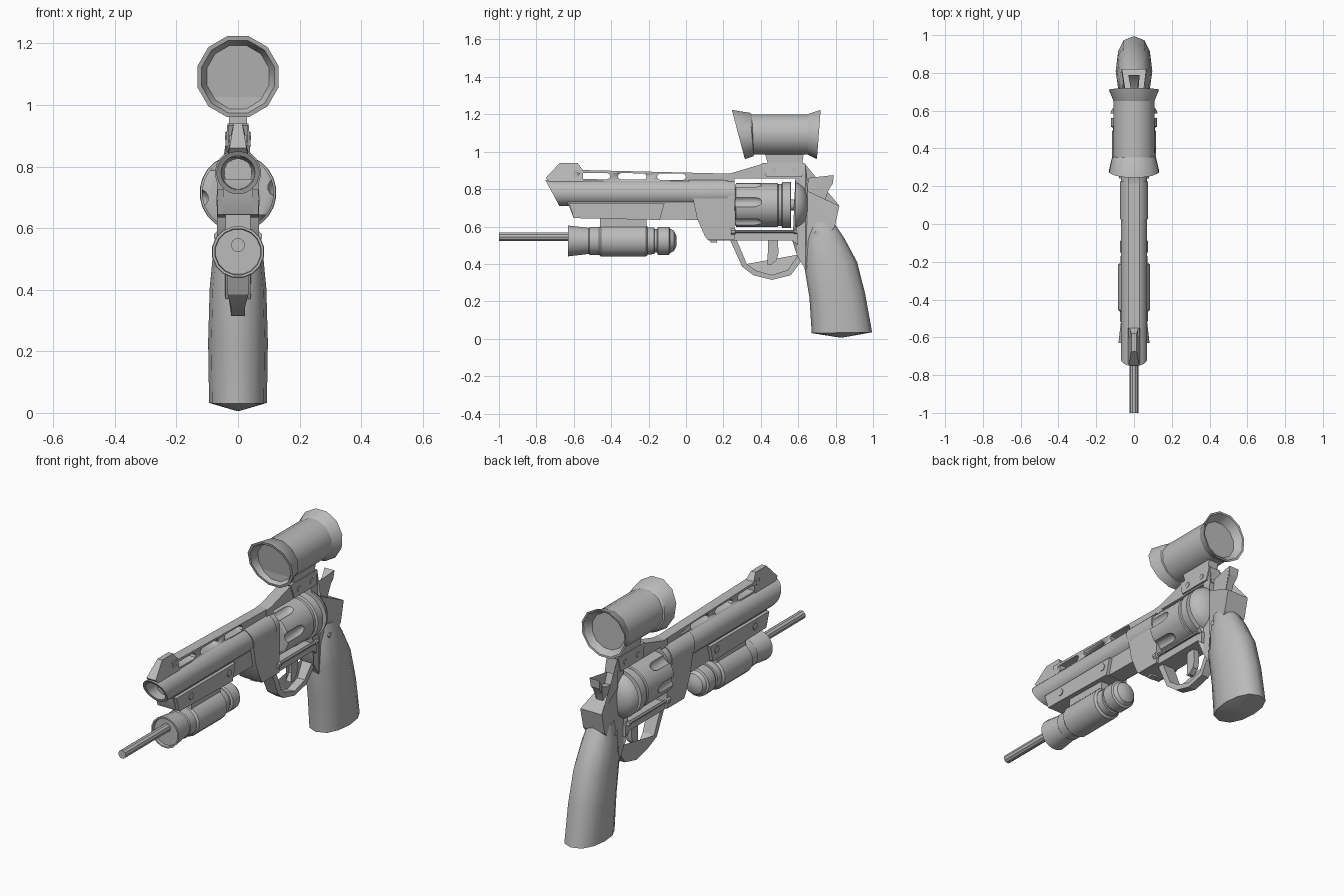
import bpy, bmesh, math
from mathutils import Vector

if "Cube" in bpy.data.objects:
    bpy.data.objects.remove(bpy.data.objects["Cube"], do_unlink=True)

metal = bpy.data.materials.new("gray metal")
metal.use_nodes = True
metal.diffuse_color = (0.5, 0.5, 0.5, 1)
metal.node_tree.nodes["Principled BSDF"].inputs["Base Color"].default_value = (0.5, 0.5, 0.5, 1)


def finish(name, bm, angle=35):
    bmesh.ops.recalc_face_normals(bm, faces=bm.faces)
    me = bpy.data.meshes.new(name)
    bm.to_mesh(me)
    bm.free()
    ob = bpy.data.objects.new(name, me)
    bpy.context.collection.objects.link(ob)
    me.materials.append(metal)
    activate(ob)
    bpy.ops.object.shade_smooth_by_angle(angle=math.radians(angle))
    return ob


def activate(ob):
    bpy.ops.object.select_all(action='DESELECT')
    ob.select_set(True)
    bpy.context.view_layer.objects.active = ob


def loft(name, rings, angle=35):
    """Skin a list of equal-length point rings and cap both ends."""
    bm = bmesh.new()
    rows = [[bm.verts.new(p) for p in ring] for ring in rings]
    n = len(rows[0])
    for a, b in zip(rows, rows[1:]):
        for i in range(n):
            j = (i + 1) % n
            bm.faces.new((a[i], a[j], b[j], b[i]))
    bm.faces.new(rows[0])
    bm.faces.new(rows[-1])
    return finish(name, bm, angle)


def lathe(name, profile, z, x=0, sides=24):
    """Turn (y, radius, optional slant) along the y axis; slant tilts a ring by height."""
    rings = []
    for y, r, *s in profile:
        ring = []
        for i in range(sides):
            a = 2 * math.pi * (i + 0.5) / sides
            h = r * math.cos(a)
            ring.append((x + r * math.sin(a), y + (s[0] if s else 0) * h, z + h))
        rings.append(ring)
    return loft(name, rings)


def prism(name, pts, w):
    """Side outline of (y, z, optional half width) extruded to both sides."""
    bm = bmesh.new()
    sides = []
    for s in (-1, 1):
        sides.append([bm.verts.new((s * (p[2] if len(p) > 2 else w), p[0], p[1])) for p in pts])
    a, b = sides
    caps = [bm.faces.new(a), bm.faces.new(b)]
    for i in range(len(pts)):
        j = (i + 1) % len(pts)
        bm.faces.new((a[i], a[j], b[j], b[i]))
    bmesh.ops.triangulate(bm, faces=caps)
    return finish(name, bm, 25)


def cut(ob, cutters):
    for c in cutters:
        c.hide_render = True
        m = ob.modifiers.new("cut", 'BOOLEAN')
        m.operation, m.solver, m.object = 'DIFFERENCE', 'EXACT', c
        activate(ob)
        bpy.ops.object.modifier_apply(modifier=m.name)
        bpy.data.objects.remove(c, do_unlink=True)


def screw(name, y, z, x, r=0.02, sides=6):
    """Flat screw heads on both sides."""
    for s, side in ((1, "left"), (-1, "right")):
        rings = [[(s * u, y + r * math.cos(2 * math.pi * i / sides), z + r * math.sin(2 * math.pi * i / sides))
                  for i in range(sides)] for u in (x - 0.01, x + 0.004)]
        loft(f"{name}_{side}", rings)


# Barrel with slanted muzzle and open bore
lathe("barrel", [(-0.45, 0.045), (-0.64, 0.052, -0.54), (-0.713, 0.055, -0.54), (-0.715, 0.07, -0.54),
                 (-0.67, 0.07, -0.4), (-0.6, 0.07), (0.25, 0.07)], 0.78)
lathe("barrel_shroud", [(0.03, 0.06, -0.25), (0.03, 0.075, -0.25), (0.225, 0.075), (0.225, 0.07), (0.26, 0.07)], 0.78)
prism("underlug", [(-0.63, 0.72), (-0.6, 0.645), (0.08, 0.635), (0.08, 0.76), (-0.63, 0.76)], 0.048)

# Vented rib and front sight
rib = prism("vented_rib", [(-0.6, 0.83), (-0.6, 0.903), (0.26, 0.882), (0.26, 0.83)], 0.028)
slots = []
for y0, y1 in ((-0.575, -0.405), (-0.365, -0.21), (-0.155, 0.0)):
    r, pts = 0.017, []
    for cy, start in ((y1 - r, -90), (y0 + r, 90)):
        for k in range(5):
            a = math.radians(start + 45 * k)
            pts.append((cy + r * math.cos(a), 0.868 - 0.01 * (cy + 0.3) + r * math.sin(a)))
    slots.append(prism("slot_cutter", pts, 0.2))
cut(rib, slots)
prism("front_sight", [(-0.75, 0.86, 0.028), (-0.675, 0.94, 0.014), (-0.58, 0.94, 0.014), (-0.55, 0.90, 0.024),
                      (-0.55, 0.83, 0.034), (-0.72, 0.83, 0.034)], 0.03)

# Frame around the cylinder window
prism("frame_front", [(0.03, 0.78), (0.26, 0.78), (0.26, 0.53), (0.115, 0.53), (0.10, 0.55), (0.06, 0.64)], 0.068)
prism("frame_top_strap", [(0.2, 0.84), (0.2, 0.882), (0.24, 0.885), (0.41, 0.935), (0.64, 0.935),
                          (0.65, 0.84), (0.585, 0.84), (0.585, 0.857), (0.26, 0.857), (0.26, 0.84)], 0.032)
prism("frame_bottom_strap", [(0.12, 0.525), (0.12, 0.565), (0.6, 0.565), (0.6, 0.50), (0.57, 0.525)], 0.055)
prism("frame_rear", [(0.585, 0.87, 0.032), (0.64, 0.93, 0.032), (0.65, 0.79, 0.045), (0.82, 0.71, 0.065),
                     (0.795, 0.60, 0.065), (0.68, 0.46), (0.64, 0.37, 0.04), (0.595, 0.44, 0.04),
                     (0.57, 0.52)], 0.055)
lathe("recoil_shield", [(0.585, 0.125), (0.60, 0.122), (0.63, 0.10), (0.648, 0.06), (0.655, 0.01)], 0.715)
for s, side in ((1, "left"), (-1, "right")):
    lathe("crane_rod_" + side, [(0.24, 0.018), (0.262, 0.018), (0.265, 0.009), (0.575, 0.009), (0.578, 0.014),
                                (0.59, 0.014)], 0.573, s * 0.062, 8)
prism("frame_foot", [(0.13, 0.515), (0.13, 0.54), (0.165, 0.54), (0.165, 0.515)], 0.02)
screw("frame_screw", 0.70, 0.565, 0.066, 0.014)

# Fluted cylinder
drum = lathe("cylinder", [(0.262, 0.105), (0.268, 0.117), (0.49, 0.117), (0.495, 0.112), (0.51, 0.112),
                          (0.515, 0.123), (0.56, 0.123), (0.562, 0.10)], 0.715, sides=36)
flutes = []
for k in range(6):
    a = math.radians(60 * k + 8)
    flutes.append(lathe("flute_cutter", [(0.2, 0.03), (0.37, 0.03), (0.395, 0.022), (0.408, 0.008)],
                        0.715 + 0.128 * math.sin(a), 0.128 * math.cos(a), 12))
cut(drum, flutes)
activate(drum)
bpy.ops.object.shade_smooth_by_angle(angle=math.radians(35))
lathe("cylinder_axle", [(0.24, 0.03), (0.6, 0.03)], 0.715, sides=12)

# Hammer, trigger and guard
prism("hammer", [(0.64, 0.76), (0.655, 0.86), (0.675, 0.805), (0.72, 0.81), (0.765, 0.84, 0.026),
                 (0.79, 0.875, 0.03), (0.785, 0.83, 0.026), (0.755, 0.785), (0.74, 0.73)], 0.018)
prism("trigger", [(0.44, 0.54), (0.465, 0.48), (0.465, 0.43), (0.435, 0.395), (0.455, 0.395), (0.485, 0.42),
                  (0.495, 0.46), (0.49, 0.54)], 0.016)
prism("trigger_guard", [(0.235, 0.53, 0.038), (0.30, 0.385, 0.034), (0.36, 0.34), (0.46, 0.315), (0.56, 0.34),
                        (0.62, 0.42, 0.03), (0.63, 0.46, 0.03), (0.60, 0.45, 0.03), (0.545, 0.368),
                        (0.46, 0.341), (0.375, 0.365), (0.325, 0.40, 0.034), (0.27, 0.53, 0.038)], 0.022)

# Grip: oval sections from top to bottom (front y, z, back y, z, half width)
grip = []
for fy, fz, by, bz, w in ((0.66, 0.63, 0.795, 0.615, 0.06), (0.64, 0.52, 0.845, 0.54, 0.08),
                          (0.63, 0.40, 0.915, 0.41, 0.092), (0.66, 0.22, 0.958, 0.24, 0.097),
                          (0.672, 0.03, 0.995, 0.035, 0.094), (0.825, 0.006, 0.835, 0.006, 0.004)):
    ring = []
    for i in range(12):
        a = 2 * math.pi * i / 12
        t = 0.5 - 0.5 * math.cos(a)
        sx = math.copysign(abs(math.sin(a)) ** 0.8, math.sin(a))
        ring.append((w * sx, fy + (by - fy) * t, fz + (bz - fz) * t))
    grip.append(ring)
loft("grip", grip, 45)

# Telescopic sight: tube, slanted flares and recessed lenses
lathe("scope_tube", [(0.33, 0.112), (0.66, 0.112)], 1.092, sides=12)
lathe("scope_front_flare", [(0.36, 0.105), (0.352, 0.12, -0.09), (0.28, 0.136, -0.264), (0.28, 0.122, -0.264),
                            (0.32, 0.105, -0.15)], 1.092, sides=12)
lathe("scope_rear_flare", [(0.64, 0.105), (0.655, 0.114), (0.71, 0.136, 0.075), (0.708, 0.126, 0.075),
                           (0.67, 0.1)], 1.092, sides=12)
prism("scope_neck", [(0.44, 0.93), (0.44, 0.965), (0.42, 0.995), (0.63, 0.995), (0.62, 0.965), (0.62, 0.93)], 0.03)
prism("scope_mount", [(0.405, 0.94, 0.034), (0.635, 0.94, 0.034), (0.62, 0.865), (0.43, 0.865)], 0.042)
for y in (0.47, 0.58):
    screw("scope_mount_screw", y, 0.90, 0.038, 0.015)

# Under-barrel light with its clamp and thin front rod
prism("light_rail", [(-0.625, 0.725), (-0.115, 0.725), (-0.14, 0.635), (-0.6, 0.645)], 0.066)
for y in (-0.5, -0.17):
    screw("light_rail_screw", y, 0.69, 0.066)
prism("light_clamp_neck", [(-0.46, 0.59), (-0.46, 0.65), (-0.21, 0.65), (-0.21, 0.59)], 0.04)
lathe("light_front", [(-0.615, 0.074), (-0.63, 0.076), (-0.63, 0.084), (-0.52, 0.071), (-0.515, 0.076),
                      (-0.44, 0.076)], 0.523, sides=16)
lathe("light_clamp", [(-0.465, 0.076), (-0.455, 0.086), (-0.215, 0.086), (-0.205, 0.076)], 0.523, sides=16)
lathe("light_rear", [(-0.25, 0.076), (-0.17, 0.072), (-0.168, 0.064), (-0.155, 0.064), (-0.15, 0.076),
                     (-0.09, 0.076), (-0.085, 0.066), (-0.065, 0.056), (-0.052, 0.03), (-0.05, 0.005)],
      0.523, sides=16)
lathe("light_rod", [(-1.0, 0.023), (-0.6, 0.023)], 0.545, sides=10)
